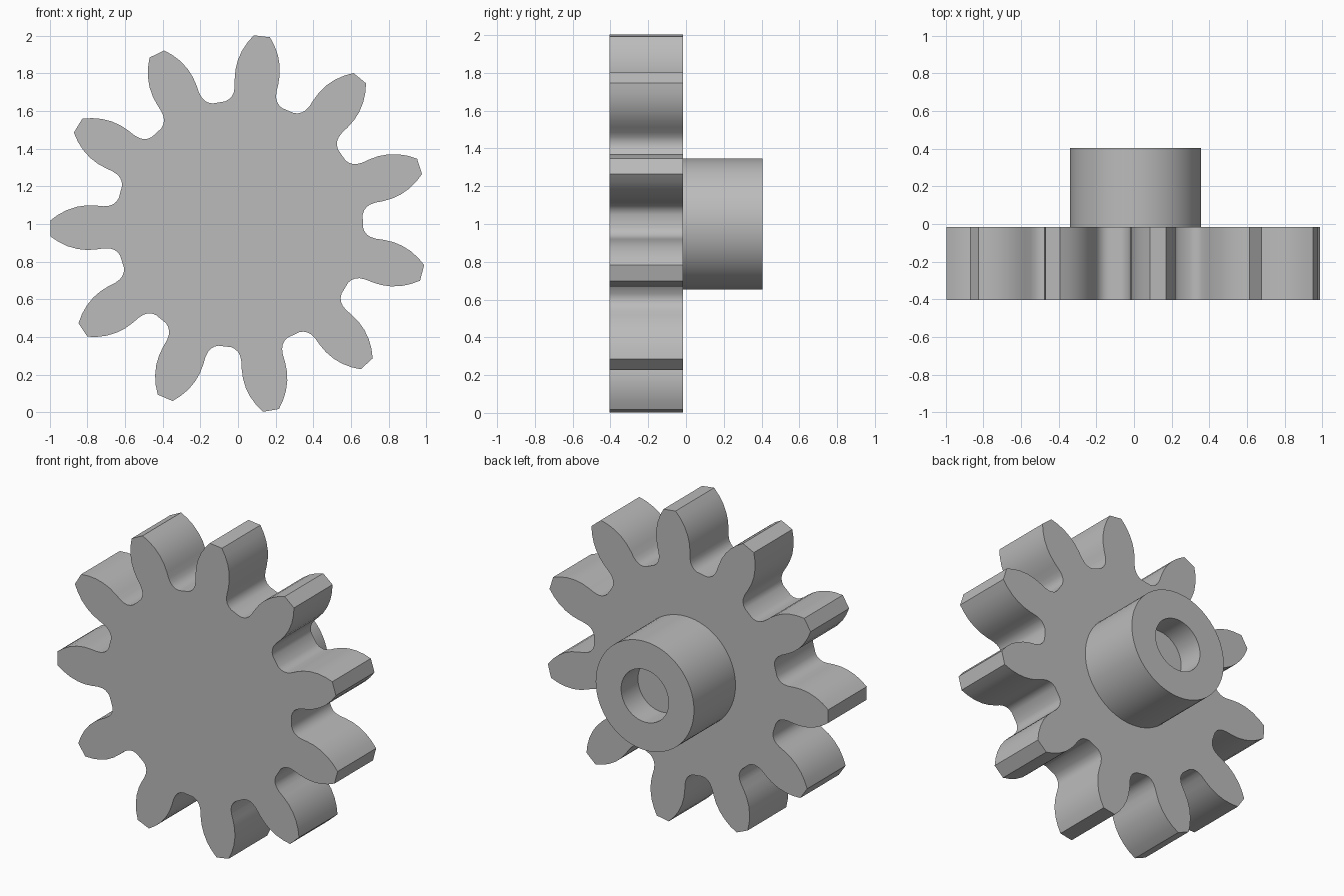
import bpy, bmesh, math
from mathutils import Vector

if "Cube" in bpy.data.objects:
    bpy.data.objects.remove(bpy.data.objects["Cube"], do_unlink=True)

CX, CZ = 0.008, 1.0
FRONT, BACK, HUB_END = -0.405, -0.015, 0.405
TEETH, FIRST_ANGLE = 11, 83.2
HUB_R, BORE_R, BORE_DEPTH = 0.348, 0.168, 0.17

grey = bpy.data.materials.new("plain grey")
grey.use_nodes = True
grey.diffuse_color = (0.5, 0.5, 0.5, 1)
grey.node_tree.nodes["Principled BSDF"].inputs["Base Color"].default_value = (0.5, 0.5, 0.5, 1)


def finish(name, bm):
    """Turn a bmesh into a smooth-shaded object with sharp edges kept."""
    bmesh.ops.recalc_face_normals(bm, faces=bm.faces)
    mesh = bpy.data.meshes.new(name)
    bm.to_mesh(mesh)
    bm.free()
    mesh.materials.append(grey)
    obj = bpy.data.objects.new(name, mesh)
    bpy.context.collection.objects.link(obj)
    bpy.ops.object.select_all(action='DESELECT')
    obj.select_set(True)
    bpy.context.view_layer.objects.active = obj
    bpy.ops.object.shade_smooth_by_angle(angle=math.radians(30))
    return obj


# Tooth flank: (radius, degrees away from the tooth centre line), root to tip
flank = [(0.656, 13.4), (0.665, 11.6), (0.68, 10.2), (0.70, 9.3), (0.73, 8.8),
         (0.77, 8.7), (0.82, 8.3), (0.87, 7.4), (0.92, 6.0), (0.965, 4.3), (1.005, 2.45)]
tooth = [(r, -a) for r, a in flank] + [(r, a) for r, a in reversed(flank)]

# Toothed wheel: repeat the tooth around the centre and extrude the outline
bm = bmesh.new()
outline = []
for i in range(TEETH):
    for r, a in tooth:
        t = math.radians(FIRST_ANGLE + i * 360 / TEETH + a)
        outline.append(bm.verts.new((CX + r * math.cos(t), FRONT, CZ + r * math.sin(t))))
face = bm.faces.new(outline)
ext = bmesh.ops.extrude_face_region(bm, geom=[face], use_keep_orig=True)
moved = [g for g in ext["geom"] if isinstance(g, bmesh.types.BMVert)]
bmesh.ops.translate(bm, verts=moved, vec=(0, BACK - FRONT, 0))
finish("gear_wheel", bm)

# Hub with a blind bore: a lathed profile of (radius, y)
bm = bmesh.new()
profile = [(0, BACK - 0.05), (HUB_R, BACK - 0.05), (HUB_R, HUB_END),
           (BORE_R, HUB_END), (BORE_R, HUB_END - BORE_DEPTH), (0, HUB_END - BORE_DEPTH)]
verts = [bm.verts.new((CX + r, y, CZ)) for r, y in profile]
edges = [bm.edges.new(pair) for pair in zip(verts, verts[1:])]
bmesh.ops.spin(bm, geom=verts + edges, cent=Vector((CX, 0, CZ)), axis=(0, 1, 0),
               angle=2 * math.pi, steps=64, use_merge=True)
bmesh.ops.remove_doubles(bm, verts=bm.verts, dist=0.0001)
finish("hub", bm)
